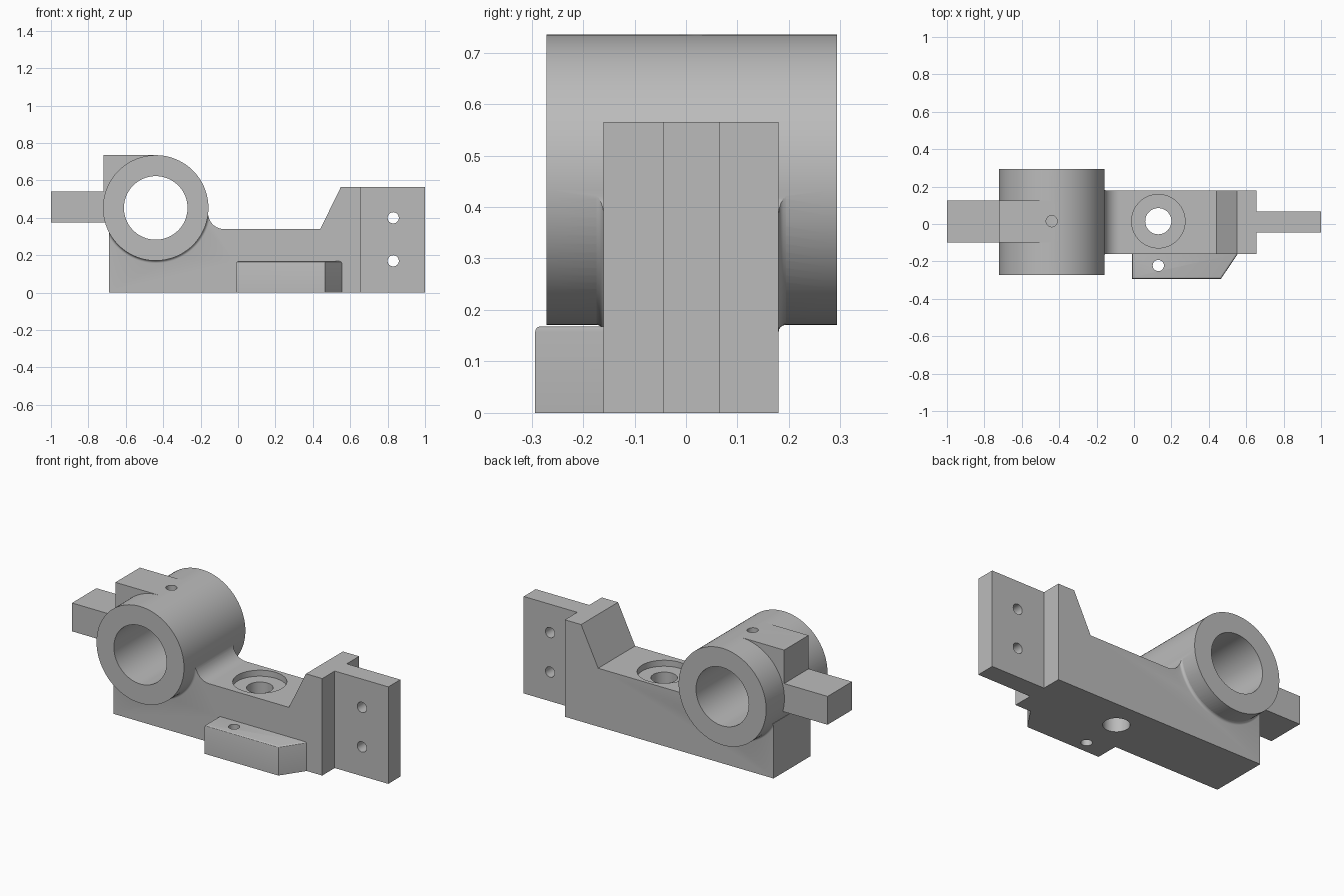
import bpy, bmesh, math
from mathutils import Matrix, Vector

if "Cube" in bpy.data.objects:
    bpy.data.objects.remove(bpy.data.objects["Cube"], do_unlink=True)

metal = bpy.data.materials.new("grey metal")
metal.use_nodes = True
grey = (0.5, 0.5, 0.5, 1)
metal.diffuse_color = grey
metal.node_tree.nodes["Principled BSDF"].inputs["Base Color"].default_value = grey


def finish(name, bm):
    bmesh.ops.recalc_face_normals(bm, faces=bm.faces[:])
    mesh = bpy.data.meshes.new(name)
    bm.to_mesh(mesh)
    bm.free()
    mesh.materials.append(metal)
    obj = bpy.data.objects.new(name, mesh)
    bpy.context.collection.objects.link(obj)
    return obj


def prism(name, points, low, high, axis="Y", round_top=0):
    """Extrude an outline along Y (outline in XZ) or Z (outline in XY)."""
    bm = bmesh.new()
    place = (lambda a, b: (a, low, b)) if axis == "Y" else (lambda a, b: (a, b, low))
    face = bm.faces.new([bm.verts.new(place(a, b)) for a, b in points])
    step = Vector((0, high - low, 0)) if axis == "Y" else Vector((0, 0, high - low))
    moved = bmesh.ops.extrude_face_region(bm, geom=[face], use_keep_orig=True)["geom"]
    bmesh.ops.translate(bm, verts=[v for v in moved if isinstance(v, bmesh.types.BMVert)], vec=step)
    if round_top:
        edges = [e for e in bm.edges if all(abs(v.co.z - high) < 1e-4 for v in e.verts)]
        bmesh.ops.bevel(bm, geom=edges, offset=round_top, segments=3, profile=0.5, affect="EDGES")
    return finish(name, bm)


def box(name, x0, x1, y0, y1, z0, z1):
    return prism(name, [(x0, z0), (x1, z0), (x1, z1), (x0, z1)], y0, y1)


def cylinder(name, centre, radius, depth, axis="Z", sides=32):
    bm = bmesh.new()
    turn = Matrix.Rotation(math.pi / 2, 4, "X") if axis == "Y" else Matrix()
    bmesh.ops.create_cone(bm, cap_ends=True, segments=sides, radius1=radius, radius2=radius,
                          depth=depth, matrix=Matrix.Translation(centre) @ turn)
    return finish(name, bm)


def combine(target, other, operation):
    bpy.context.view_layer.objects.active = target
    mod = target.modifiers.new(operation.lower(), "BOOLEAN")
    mod.operation, mod.solver, mod.object = operation, "EXACT", other
    bpy.ops.object.modifier_apply(modifier=mod.name)
    bpy.data.objects.remove(other, do_unlink=True)


cx, cz, R = -0.44, 0.453, 0.282   # barrel axis and radius
mid = 0.011                       # middle of the body in y
front, back = -0.16, 0.18

# Body outline with the concave blend from the deck up to the barrel
blend = 0.085
bx, bz = -0.075, 0.34 + blend
arc = [(bx - blend * math.sin(t), bz - blend * math.cos(t))
       for t in (math.pi / 2 * i / 10 for i in range(11))]
outline = [(-0.69, 0), (0.655, 0), (0.655, 0.565), (0.55, 0.565), (0.44, 0.34)]
outline += arc + [(cx, cz), (-0.69, 0.32)]
bracket = prism("bracket_body", outline, front, back)

# Small concave fillet where the barrel leaves the body sides
bm = bmesh.new()
f = 0.014
curve = [(R + f - f * math.sin(t), f - f * math.cos(t)) for t in (math.pi / 2 * i / 4 for i in range(5))]
section = [(0, front - f)] + [(r, front - y) for r, y in reversed(curve)]
section += [(r, back + y) for r, y in curve] + [(0, back + f)]
verts = [bm.verts.new((cx + r, y, cz)) for r, y in section]
edges = [bm.edges.new(pair) for pair in zip(verts, verts[1:])]
bmesh.ops.spin(bm, geom=verts + edges, cent=(cx, 0, cz), axis=(0, 1, 0),
               angle=math.tau, steps=96, use_duplicate=False)
bmesh.ops.remove_doubles(bm, verts=bm.verts[:], dist=1e-5)
skirt = finish("barrel_fillet", bm)
combine(skirt, prism("fillet_limit", outline, front - 0.1, back + 0.1), "INTERSECT")
combine(bracket, skirt, "UNION")

# Barrel, its square lug and the rear tongue
combine(bracket, cylinder("barrel", (cx, mid, cz), R, 0.565, "Y", 96), "UNION")
combine(bracket, box("top_lug", -0.72, cx, -0.1, 0.125, cz, 0.735), "UNION")
combine(bracket, box("tongue", -1, -0.6, -0.1, 0.125, 0.375, 0.54), "UNION")

# End plate and the chamfered side step
combine(bracket, box("end_plate", 0.6, 1, -0.045, 0.066, 0, 0.565), "UNION")
step_outline = [(-0.01, -0.293), (0.465, -0.293), (0.555, -0.16), (0.555, -0.1), (-0.01, -0.1)]
combine(bracket, prism("side_step", step_outline, 0, 0.168, "Z", 0.01), "UNION")

# Bore, counterbored bolt hole and small pin holes
holes = [
    ("bore", (cx, mid, cz), 0.17, 1, "Y", 96),
    ("counterbore", (0.13, 0.015, 0.405), 0.143, 0.2, "Z", 64),
    ("bolt_hole", (0.13, 0.015, 0.2), 0.07, 0.8, "Z", 48),
    ("step_hole", (0.13, -0.222, 0.1), 0.03, 0.4, "Z", 32),
    ("oil_hole", (cx, 0.015, 0.7), 0.03, 0.3, "Z", 32),
    ("plate_hole_low", (0.83, 0, 0.17), 0.03, 0.4, "Y", 32),
    ("plate_hole_high", (0.83, 0, 0.4), 0.03, 0.4, "Y", 32),
]
for hole in holes:
    combine(bracket, cylinder(*hole), "DIFFERENCE")

bpy.ops.object.select_all(action="DESELECT")
bracket.select_set(True)
bpy.context.view_layer.objects.active = bracket
bpy.ops.object.shade_smooth_by_angle(angle=math.radians(30))
